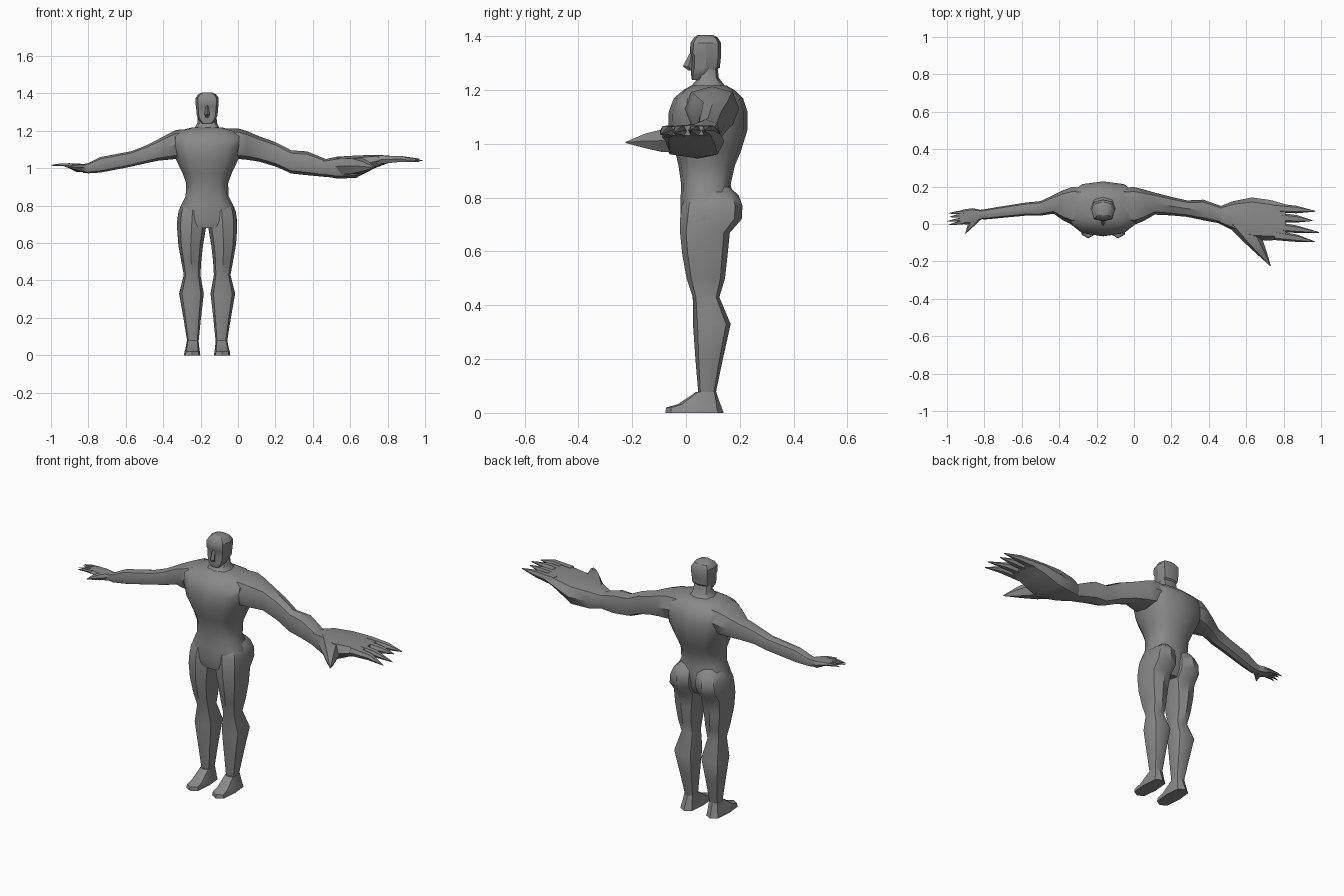
import bpy, bmesh, math
from mathutils import Vector

CX = -0.165  # body centre line

grey = bpy.data.materials.new("plain grey")
grey.diffuse_color = (0.25, 0.25, 0.25, 1)


def loft(bm, axis, sections, n=8, power=0.8):
    """Skin rings given as (position, a0, a1, b0, b1) along an axis."""
    rings = []
    for t, a0, a1, b0, b1 in sections:
        ring = []
        for i in range(n):
            ang = 2 * math.pi * i / n
            c, s = (math.copysign(abs(v) ** power, v) if abs(v) > 1e-6 else 0
                    for v in (math.cos(ang), math.sin(ang)))
            a = (a0 + a1) / 2 + c * (a1 - a0) / 2
            b = (b0 + b1) / 2 + s * (b1 - b0) / 2
            ring.append(bm.verts.new({'z': (a, b, t), 'x': (t, a, b), 'y': (a, t, b)}[axis]))
        rings.append(ring)
    for r0, r1 in zip(rings, rings[1:]):
        for i in range(n):
            j = (i + 1) % n
            bm.faces.new((r0[i], r0[j], r1[j], r1[i]))
    bm.faces.new(rings[0])
    bm.faces.new(rings[-1])


def finish(name, bm, x=0.0, mirror=False, angle=40):
    bmesh.ops.recalc_face_normals(bm, faces=bm.faces)
    me = bpy.data.meshes.new(name)
    bm.to_mesh(me)
    bm.free()
    me.materials.append(grey)
    ob = bpy.data.objects.new(name, me)
    ob.location.x = x
    bpy.context.collection.objects.link(ob)
    if mirror:
        ob.modifiers.new("mirror", 'MIRROR')
    bpy.ops.object.select_all(action='DESELECT')
    ob.select_set(True)
    bpy.context.view_layer.objects.active = ob
    bpy.ops.object.shade_smooth_by_angle(angle=math.radians(angle))
    return ob


def part(name, axis, sections, n=8, power=0.8, **kw):
    bm = bmesh.new()
    loft(bm, axis, sections, n, power)
    return finish(name, bm, **kw)


def wide(rows):
    """Rows of (z, half width, front, back) to symmetric sections."""
    return [(z, -h, h, f, b) for z, h, f, b in rows]


# Torso, from crotch to collar
part("torso", 'z', wide([
    (0.68, 0.14, -0.01, 0.14), (0.72, 0.157, -0.021, 0.165), (0.80, 0.14, -0.02, 0.175),
    (0.85, 0.115, -0.018, 0.166), (0.92, 0.112, -0.028, 0.182), (0.97, 0.13, -0.04, 0.203),
    (1.05, 0.168, -0.066, 0.228), (1.12, 0.188, -0.064, 0.228), (1.17, 0.19, -0.045, 0.212),
    (1.20, 0.15, -0.01, 0.18), (1.217, 0.085, 0.02, 0.15)]), n=12, power=0.75, x=CX)

# Neck and head
part("neck", 'z', wide([
    (1.19, 0.10, 0.0, 0.168), (1.215, 0.066, 0.02, 0.145),
    (1.245, 0.052, 0.045, 0.122), (1.30, 0.05, 0.06, 0.115)]), x=CX)
part("head", 'z', wide([
    (1.238, 0.026, 0.022, 0.06), (1.26, 0.046, 0.018, 0.10), (1.285, 0.056, 0.02, 0.126),
    (1.325, 0.059, 0.021, 0.13), (1.34, 0.062, 0.014, 0.131), (1.375, 0.062, 0.017, 0.13),
    (1.395, 0.048, 0.03, 0.118), (1.405, 0.026, 0.045, 0.10)]), power=0.65, x=CX, angle=30)
part("nose", 'z', wide([
    (1.272, 0.008, 0.01, 0.03), (1.288, 0.014, -0.012, 0.03), (1.335, 0.006, 0.013, 0.03)]),
    n=4, power=1, x=CX, angle=20)

# Legs with buttocks, and feet
part("leg", 'z', [
    (0.84, 0.03, 0.10, 0.06, 0.16), (0.81, 0.008, 0.136, 0.0, 0.195),
    (0.77, 0.003, 0.153, -0.016, 0.21), (0.72, 0.003, 0.16, -0.022, 0.207),
    (0.67, 0.008, 0.16, -0.022, 0.163), (0.59, 0.022, 0.154, -0.014, 0.155),
    (0.50, 0.032, 0.138, 0.002, 0.145), (0.43, 0.036, 0.125, 0.025, 0.124),
    (0.33, 0.018, 0.15, 0.026, 0.166), (0.20, 0.033, 0.127, 0.035, 0.137),
    (0.07, 0.046, 0.106, 0.046, 0.11)], x=CX, mirror=True)
part("foot", 'z', [
    (0, 0.036, 0.124, -0.077, 0.14), (0.02, 0.039, 0.121, -0.074, 0.133),
    (0.032, 0.041, 0.117, -0.03, 0.128), (0.078, 0.046, 0.108, 0.038, 0.112)],
    power=0.6, x=CX, mirror=True, angle=30)

# Arms, each running from inside the shoulder to the wrist
part("large_arm", 'x', [
    (-0.10, 0.01, 0.19, 1.06, 1.212), (0.0, -0.005, 0.198, 1.05, 1.213),
    (0.05, 0.015, 0.185, 1.045, 1.198), (0.11, 0.05, 0.168, 1.036, 1.172),
    (0.20, 0.046, 0.145, 1.01, 1.14), (0.285, 0.038, 0.126, 0.972, 1.096),
    (0.37, 0.02, 0.13, 0.963, 1.09), (0.475, 0.0, 0.093, 0.953, 1.047),
    (0.53, -0.02, 0.11, 0.95, 1.055)])
part("small_arm", 'x', [
    (-0.23, 0.01, 0.19, 1.06, 1.212), (-0.33, -0.005, 0.198, 1.05, 1.205),
    (-0.38, 0.02, 0.18, 1.045, 1.18), (-0.43, 0.055, 0.155, 1.04, 1.153),
    (-0.50, 0.045, 0.122, 1.025, 1.118), (-0.575, 0.045, 0.115, 1.008, 1.09),
    (-0.735, 0.03, 0.09, 0.977, 1.06), (-0.80, 0.024, 0.078, 0.973, 1.028),
    (-0.83, 0.03, 0.075, 0.975, 1.022)])

# Finger rows: base y, tip x, tip y, tip z
FINGERS = [(0.085, 0.97, 0.068, 1.05), (0.036, 0.955, 0.018, 1.052),
           (-0.014, 0.99, -0.045, 1.04), (-0.06, 0.967, -0.095, 1.035)]


def hand(name, wrist, scale, side):
    bm = bmesh.new()
    # palm
    loft(bm, 'x', [
        (0.45, 0.005, 0.09, 0.96, 1.045), (0.53, -0.035, 0.122, 0.945, 1.062),
        (0.63, -0.085, 0.142, 0.948, 1.068), (0.73, -0.088, 0.128, 1.0, 1.072),
        (0.81, -0.08, 0.105, 1.03, 1.068)], power=0.7)
    # thumb
    loft(bm, 'y', [
        (0.0, 0.49, 0.66, 0.96, 1.06), (-0.09, 0.58, 0.69, 0.965, 1.058),
        (-0.15, 0.645, 0.71, 0.98, 1.042), (-0.225, 0.728, 0.732, 1.003, 1.007)], n=6)
    # fingers
    for by, tx, ty, tz in FINGERS:
        my = by * 0.55 + ty * 0.45
        loft(bm, 'x', [
            (0.75, by - 0.026, by + 0.026, 1.02, 1.07),
            (0.87, my - 0.02, my + 0.02, 1.032, 1.068),
            (tx, ty - 0.002, ty + 0.002, tz - 0.002, tz + 0.002)], n=6)
    for v in bm.verts:
        p = (v.co - Vector((0.47, 0.05, 1.0))) * scale
        v.co = Vector(wrist) + Vector((p.x * side, p.y, p.z))
    finish(name, bm, angle=35)


hand("large_hand", (0.47, 0.05, 1.0), 1.0, 1)
hand("small_hand", (-0.805, 0.05, 1.0), 0.375, -1)
